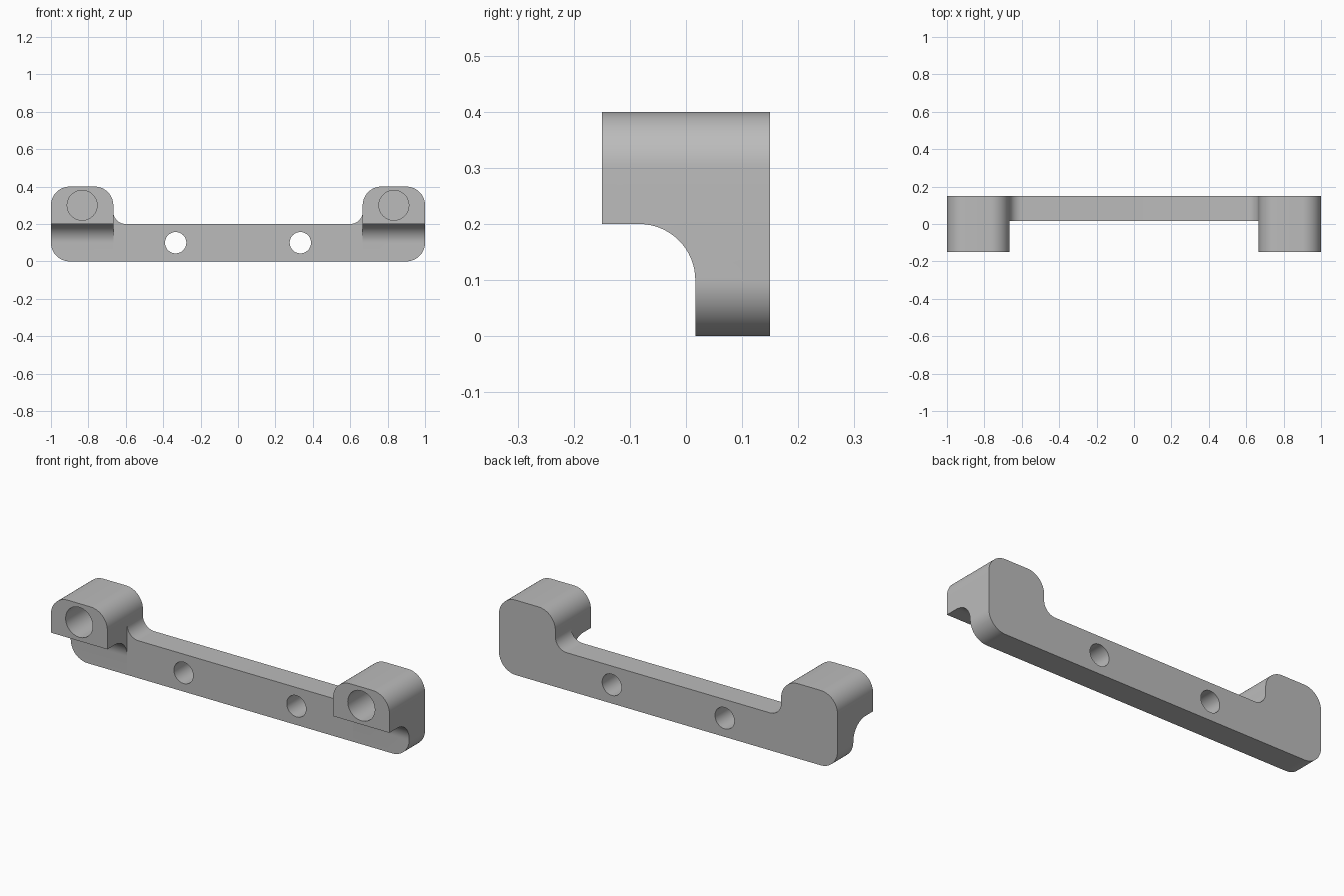
import bpy
import bmesh
from math import sin, cos, pi, radians
from mathutils import Vector

if "Cube" in bpy.data.objects:
    bpy.data.objects.remove(bpy.data.objects["Cube"])

U = 1 / 30                      # base unit: the bracket is 60 units long
FRONT, BACK = -4.5 * U, 4.5 * U
PLATE_FRONT = 0.5 * U           # front face of the thin plate
POST_X, POST_R = 20 * U, 3 * U  # inner side of the posts, corner radius

grey = bpy.data.materials.new("grey")
grey.use_nodes = True
grey.diffuse_color = (0.5, 0.5, 0.5, 1)
grey.node_tree.nodes["Principled BSDF"].inputs["Base Color"].default_value = (0.5, 0.5, 0.5, 1)


def arc(cx, cy, r, start, end, steps=16):
    """Points along an arc, angles in degrees."""
    angles = [radians(start + (end - start) * i / steps) for i in range(steps + 1)]
    return [(cx + r * cos(a), cy + r * sin(a)) for a in angles]


def prism(name, points, axis, low, high):
    """Extrude a closed profile along x or y."""
    def place(p, d):
        return (d, p[0], p[1]) if axis == "x" else (p[0], d, p[1])
    bm = bmesh.new()
    face = bm.faces.new([bm.verts.new(place(p, low)) for p in points])
    extruded = bmesh.ops.extrude_face_region(bm, geom=[face])["geom"]
    shift = Vector(place((0, 0), high - low))
    bmesh.ops.translate(bm, vec=shift, verts=[g for g in extruded if isinstance(g, bmesh.types.BMVert)])
    bmesh.ops.recalc_face_normals(bm, faces=bm.faces)
    mesh = bpy.data.meshes.new(name)
    bm.to_mesh(mesh)
    bm.free()
    obj = bpy.data.objects.new(name, mesh)
    bpy.context.collection.objects.link(obj)
    mesh.materials.append(grey)
    return obj


def cut(target, cutter):
    """Subtract the cutter, then discard it."""
    cutter.hide_render = True
    mod = target.modifiers.new("cut", "BOOLEAN")
    mod.operation, mod.solver, mod.object = "DIFFERENCE", "EXACT", cutter
    bpy.context.view_layer.objects.active = target
    bpy.ops.object.modifier_apply(modifier=mod.name)
    bpy.data.objects.remove(cutter)


# Front outline: right half mirrored to the left
half = (arc(1 - POST_R, POST_R, POST_R, -90, 0)
        + arc(1 - POST_R, 12 * U - POST_R, POST_R, 0, 90)
        + arc(POST_X + POST_R, 12 * U - POST_R, POST_R, 90, 180)
        + arc(POST_X - 2 * U, 8 * U, 2 * U, 0, -90))
outline = half + [(-x, z) for x, z in reversed(half)]
bracket = prism("bracket", outline, "y", FRONT, BACK)

# Clear the space in front of the plate between the posts
gap = [(-POST_X, -0.1), (POST_X, -0.1), (POST_X, 0.6), (-POST_X, 0.6)]
cut(bracket, prism("gap_cutter", gap, "y", FRONT - 0.1, PLATE_FRONT))

# Undercut below the posts with a rounded inner corner
under = ([(FRONT - 0.1, -0.1), (PLATE_FRONT, -0.1)]
         + arc(PLATE_FRONT - 3 * U, 3 * U, 3 * U, 0, 90)
         + [(FRONT - 0.1, 6 * U)])
cut(bracket, prism("undercut_cutter", under, "x", -1.1, 1.1))

# Blind sockets in the posts and mounting holes through the plate
for side in (-1, 1):
    socket = arc(side * 25 * U, 9 * U, 0.08, 0, 360, 48)[:-1]
    cut(bracket, prism("socket_cutter", socket, "y", FRONT - 0.1, FRONT + 6 * U))
    hole = arc(side * 10 * U, 3 * U, 0.057, 0, 360, 48)[:-1]
    cut(bracket, prism("hole_cutter", hole, "y", FRONT - 0.1, BACK + 0.1))

bpy.ops.object.select_all(action="DESELECT")
bracket.select_set(True)
bpy.context.view_layer.objects.active = bracket
bpy.ops.object.shade_smooth_by_angle(angle=radians(30))
